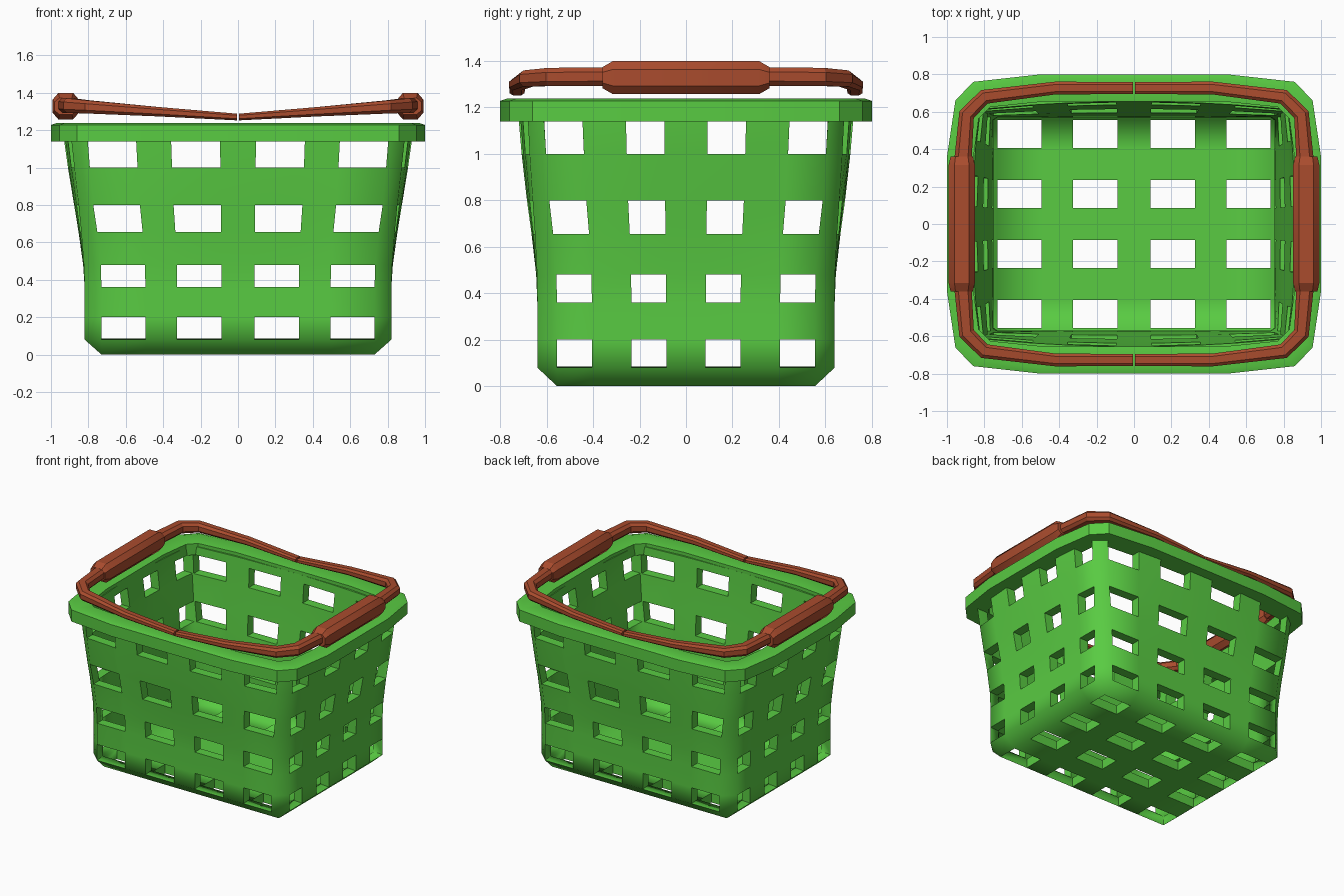
import bpy, bmesh, math
from mathutils import Vector

if "Cube" in bpy.data.objects:
    bpy.data.objects.remove(bpy.data.objects["Cube"])


def material(name, rgb):
    m = bpy.data.materials.new(name)
    m.diffuse_color = (*rgb, 1)
    m.use_nodes = True
    m.node_tree.nodes["Principled BSDF"].inputs["Base Color"].default_value = m.diffuse_color
    return m


GREEN = material("green plastic", (0.10, 0.60, 0.055))
RED = material("brick red plastic", (0.40, 0.072, 0.027))


def make_object(name, verts, faces, mat, angle):
    me = bpy.data.meshes.new(name)
    me.from_pydata([tuple(v) for v in verts], [], faces)
    bm = bmesh.new()
    bm.from_mesh(me)
    bmesh.ops.recalc_face_normals(bm, faces=bm.faces)
    bm.to_mesh(me)
    bm.free()
    me.materials.append(mat)
    ob = bpy.data.objects.new(name, me)
    bpy.context.collection.objects.link(ob)
    bpy.ops.object.select_all(action='DESELECT')
    ob.select_set(True)
    bpy.context.view_layer.objects.active = ob
    bpy.ops.object.shade_smooth_by_angle(angle=math.radians(angle))
    return ob


def loft(rings, closed=False):
    """Skin equal-sized rings; cap the ends, or join last to first."""
    n = len(rings[0])
    verts = [p for r in rings for p in r]
    m = len(rings)
    faces = []
    for k in range(m if closed else m - 1):
        for i in range(n):
            j, q = (i + 1) % n, (k + 1) % m
            faces.append((k * n + i, k * n + j, q * n + j, q * n + i))
    if not closed:
        faces += [tuple(range(n)), tuple(range((m - 1) * n, m * n))]
    return verts, faces


# ---- basket body: lattice of cells with every other cell left open ----
XS = [-.73, -.495, -.325, -.087, .087, .325, .495, .73]
YS = [-.555, -.405, -.235, -.085, .085, .235, .405, .555]
# z, half width, half depth, column scale, bow of the walls
LEVELS = [(0, .73, .555, 1, 0), (.08, .82, .64, 1, 0), (.20, .82, .64, 1, 0),
          (.36, .82, .64, 1, 0), (.48, .828, .645, 1.005, .004),
          (.655, .853, .665, 1.03, .015), (.80, .877, .685, 1.06, .025),
          (1.0, .91, .708, 1.085, .035), (1.14, .93, .72, 1.10, .04),
          (1.20, .935, .725, 1.10, .04)]
T = 0.07


def wall_ring(level, inner):
    z, a, b, s, bow = level
    if inner:
        if z == 0:
            z = T
        else:
            a, b, z = a - T, b - T, max(z, .085)
    front = [(x * s, -(b - bow * (x / .73) ** 2)) for x in XS]
    right = [(a - bow * (y / .555) ** 2, y * s) for y in YS]
    half = front + right
    return [(x, y, z) for x, y in half + [(-x, -y) for x, y in half]]


pairs = {}      # outer point -> inner point


def key(o, i):
    k = tuple(round(c, 4) for c in o)
    pairs.setdefault(k, i)
    return k


rings = [[key(o, i) for o, i in zip(wall_ring(l, False), wall_ring(l, True))]
         for l in LEVELS]
cells = []
for k in range(len(rings) - 1):
    for j in range(32):
        if k % 2 == 1 and j % 8 in (0, 2, 4, 6):
            continue
        n = (j + 1) % 32
        quad = [rings[k][j], rings[k][n], rings[k + 1][n], rings[k + 1][j]]
        cells.append(list(dict.fromkeys(quad)))
floor = [[key((x, y, 0), (x, y, T)) for x in XS] for y in YS]
for r in range(7):
    for c in range(7):
        if r % 2 or c % 2:
            cells.append([floor[r][c], floor[r + 1][c], floor[r + 1][c + 1], floor[r][c + 1]])

keys = list(pairs)
index = {k: i for i, k in enumerate(keys)}
N = len(keys)
outer = [[index[k] for k in c] for c in cells]
faces = outer + [[i + N for i in reversed(f)] for f in outer]
edges = {(f[i - 1], f[i]) for f in outer for i in range(len(f))}
faces += [(b, a, a + N, b + N) for a, b in edges if (b, a) not in edges]
used = sorted({i for f in faces for i in f})
remap = {v: i for i, v in enumerate(used)}
points = keys + [pairs[k] for k in keys]
make_object("basket_body", [points[i] for i in used],
            [[remap[i] for i in f] for f in faces], GREEN, 60)


# ---- rim: sixteen-sided band around the top ----
def rim_ring(quarter, z):
    q = quarter
    pts = q + [(x, -y) for x, y in reversed(q)]
    pts += [(-x, -y) for x, y in q] + [(-x, y) for x, y in reversed(q)]
    return [(x, y, z) for x, y in pts]


OUT = [(.5, .80), (.86, .76), (.955, .66), (1.0, .36)]
LIP = [(.49, .77), (.835, .73), (.925, .64), (.968, .35)]
IN = [(.48, .655), (.77, .625), (.83, .565), (.86, .34)]
rim = [rim_ring(OUT, 1.14), rim_ring(OUT, 1.228), rim_ring(LIP, 1.238),
       rim_ring(IN, 1.225), rim_ring(IN, 1.14)]
make_object("rim", *loft(rim, closed=True), GREEN, 35)


# ---- handles: two U-shaped bars, each with a thick grip ----
def section(p, side, w, h):
    """Chamfered rectangle across the bar at p."""
    shape = [(-.5, -.25), (-.28, -.5), (.28, -.5), (.5, -.25),
             (.5, .25), (.28, .5), (-.28, .5), (-.5, .25)]
    return [p + side * (u * w) + Vector((0, 0, v * h)) for u, v in shape]


# x, y, z, width, height along the front half of the bar
BAR = [(.006, -.727, 1.270, .065, .036), (.42, -.727, 1.298, .068, .05),
       (.80, -.68, 1.324, .08, .07), (.895, -.585, 1.331, .085, .078),
       (.918, -.30, 1.333, .095, .08)]
BAR += [(x, -y, z, w, h) for x, y, z, w, h in reversed(BAR)]
GRIP = [(.921, -.36, 1.328, .12, .09), (.921, -.315, 1.328, .14, .142),
        (.921, .315, 1.328, .14, .142), (.921, .36, 1.328, .12, .09)]


def sweep(path, sx):
    pts = [Vector(p[:3]) for p in path]
    out = []
    for i, p in enumerate(path):
        d1 = pts[i] - pts[max(i - 1, 0)]
        d2 = pts[min(i + 1, len(pts) - 1)] - pts[i]
        d1.z = d2.z = 0
        t = (d1.normalized() + d2.normalized()).normalized()
        out.append(section(pts[i], Vector((t.y, -t.x, 0)), p[3], p[4]))
    return [[Vector((v.x * sx, v.y, v.z)) for v in r] for r in out]


for side, sx in (("right", 1), ("left", -1)):
    make_object("handle_bar_" + side, *loft(sweep(BAR, sx)), RED, 25)
    make_object("handle_grip_" + side, *loft(sweep(GRIP, sx)), RED, 25)
